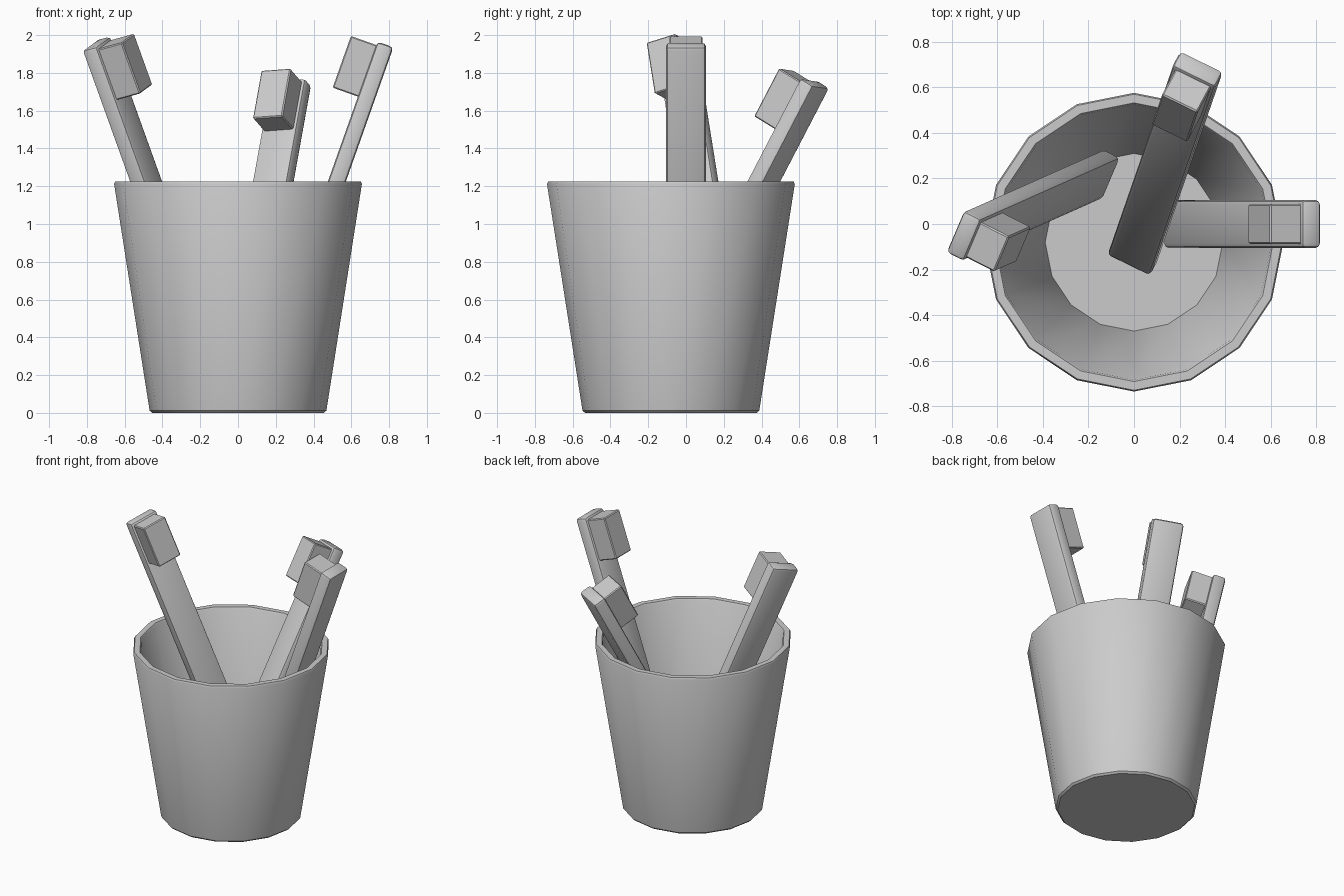
import bpy, bmesh, math
from mathutils import Vector, Matrix

if "Cube" in bpy.data.objects:
    bpy.data.objects.remove(bpy.data.objects["Cube"])


def finish(name, bm):
    bmesh.ops.recalc_face_normals(bm, faces=bm.faces)
    me = bpy.data.meshes.new(name)
    bm.to_mesh(me)
    bm.free()
    ob = bpy.data.objects.new(name, me)
    bpy.context.collection.objects.link(ob)
    bpy.ops.object.select_all(action='DESELECT')
    ob.select_set(True)
    bpy.context.view_layer.objects.active = ob
    bpy.ops.object.shade_smooth_by_angle(angle=math.radians(35))
    return ob


# Cup: 16-sided lathe, outer wall up over the rim and down to the inner floor
def make_cup(sides=16):
    profile = [(0.455, 0.0), (0.468, 0.012), (0.656, 1.212), (0.65, 1.225),
               (0.612, 1.225), (0.605, 1.215), (0.39, 0.05)]
    bm = bmesh.new()
    rings = [[bm.verts.new((r * math.cos(2 * math.pi * i / sides),
                            r * math.sin(2 * math.pi * i / sides) - 0.08, z))
              for i in range(sides)] for r, z in profile]
    for a, b in zip(rings, rings[1:]):
        for i in range(sides):
            j = (i + 1) % sides
            bm.faces.new((a[i], a[j], b[j], b[i]))
    bm.faces.new(rings[0])
    bm.faces.new(rings[-1])
    finish("cup", bm)


def box(name, lo, hi, bevel, segments, frame):
    lo, hi = Vector(lo), Vector(hi)
    bm = bmesh.new()
    bmesh.ops.create_cube(bm, size=1)
    for v in bm.verts:
        v.co = Vector(v.co[k] * (hi[k] - lo[k]) + (lo[k] + hi[k]) / 2 for k in range(3))
    bmesh.ops.bevel(bm, geom=bm.edges[:], offset=bevel, segments=segments,
                    profile=0.5, affect='EDGES')
    bm.transform(frame)
    finish(name, bm)


# Toothbrush: handle and bristle block, placed from the top of the handle's bristle side
def make_brush(label, top, along, facing):
    u = Vector(along).normalized()
    f = Vector(facing)
    n = (f - u * f.dot(u)).normalized()
    w = n.cross(u)
    frame = Matrix.Translation(top) @ Matrix((w, n, u)).transposed().to_4x4()
    box(label + "_brush_handle", (-0.105, -0.09, -1.83), (0.105, 0, 0.003), 0.02, 2, frame)
    box(label + "_brush_bristles", (-0.087, -0.01, -0.306), (0.087, 0.142, -0.016), 0.006, 1, frame)


make_cup()
make_brush("right", (0.737, 0, 1.963), (0.354, 0, 1), (-0.943, 0, 0.334))
make_brush("left", (-0.71, -0.073, 1.965), (-0.36, -0.16, 1), (0.864, -0.442, 0.24))
make_brush("back", (0.262, 0.647, 1.765), (0.18, 0.52, 1), (-0.414, -0.776, 0.478))
